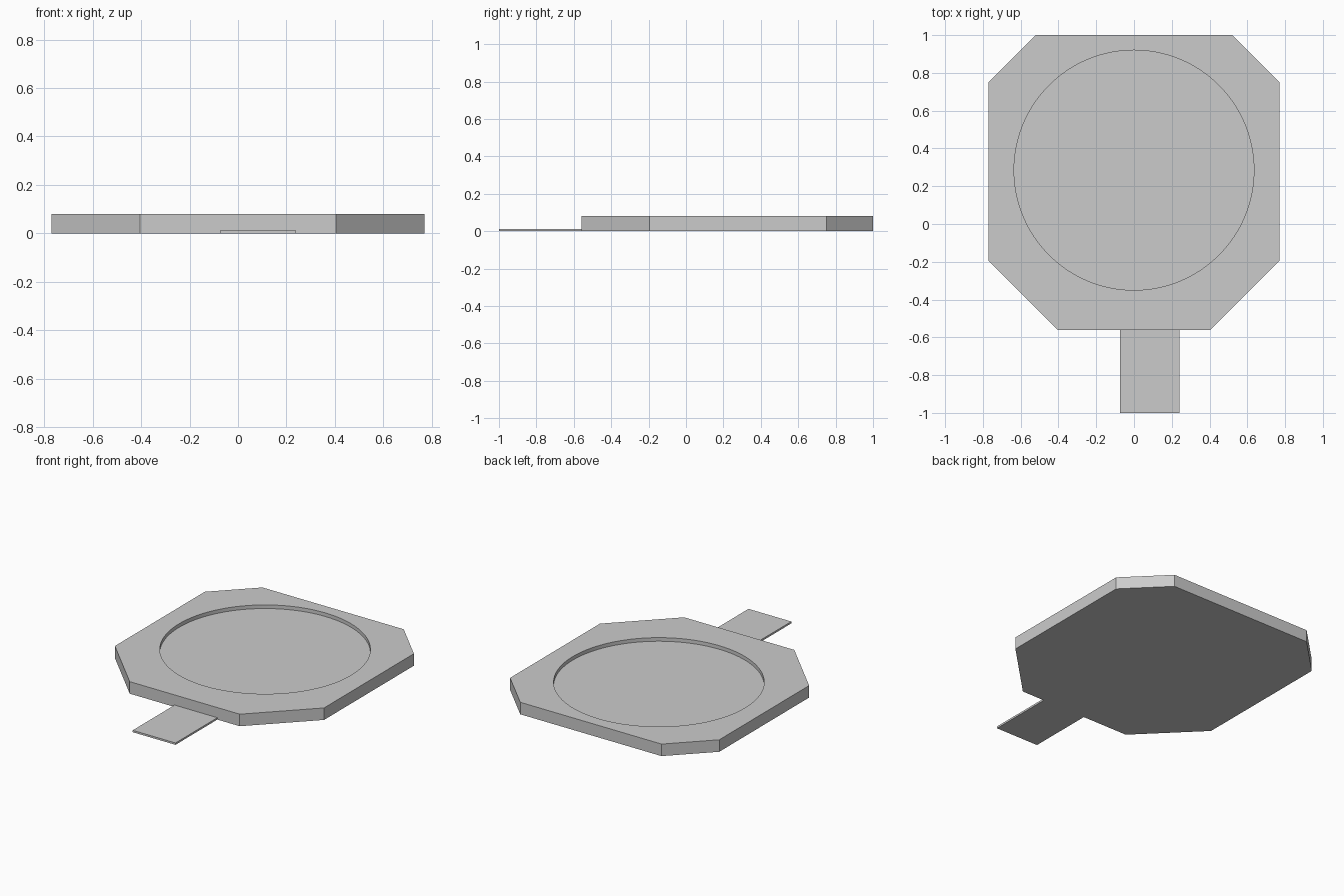
import bpy
import bmesh
from math import radians

cube = bpy.data.objects.get("Cube")
if cube:
    bpy.data.objects.remove(cube, do_unlink=True)

HEIGHT = 0.08
TAB_HEIGHT = 0.0125
RECESS_DEPTH = 0.024

# Single plain grey material
grey = bpy.data.materials.new("plain_grey")
grey.use_nodes = True
colour = (0.6, 0.6, 0.6, 1)
grey.diffuse_color = colour
grey.node_tree.nodes["Principled BSDF"].inputs["Base Color"].default_value = colour


def extrude_outline(name, points, height):
    """Solid slab standing on the ground, from a counter-clockwise outline."""
    bm = bmesh.new()
    base = bm.faces.new([bm.verts.new((x, y, 0)) for x, y in points])
    result = bmesh.ops.extrude_face_region(bm, geom=[base], use_keep_orig=True)
    top = [v for v in result["geom"] if isinstance(v, bmesh.types.BMVert)]
    bmesh.ops.translate(bm, verts=top, vec=(0, 0, height))
    bmesh.ops.recalc_face_normals(bm, faces=bm.faces)
    mesh = bpy.data.meshes.new(name)
    bm.to_mesh(mesh)
    bm.free()
    mesh.materials.append(grey)
    obj = bpy.data.objects.new(name, mesh)
    bpy.context.collection.objects.link(obj)
    return obj


# Eight-sided base plate, mirrored from its left half
half = [(0.405, -0.56), (0.77, -0.195), (0.77, 0.75), (0.52, 1.0)]
outline = half + [(-x, y) for x, y in reversed(half)]
plate = extrude_outline("base_plate", outline, HEIGHT)

# Shallow round recess
bpy.ops.mesh.primitive_cylinder_add(
    vertices=128, radius=0.635, depth=0.2,
    location=(0, 0.285, HEIGHT - RECESS_DEPTH + 0.1))
cutter = bpy.context.object
cutter.name = "recess_cutter"
cutter.hide_render = True
cutter.data.materials.append(grey)

recess = plate.modifiers.new("recess", 'BOOLEAN')
recess.operation = 'DIFFERENCE'
recess.solver = 'EXACT'
recess.object = cutter

bpy.ops.object.select_all(action='DESELECT')
plate.select_set(True)
bpy.context.view_layer.objects.active = plate
bpy.ops.object.modifier_apply(modifier=recess.name)
bpy.data.objects.remove(cutter, do_unlink=True)
bpy.ops.object.shade_smooth_by_angle(angle=radians(30))

# Thin off-centre tab at the front
extrude_outline("front_tab",
                [(-0.075, -1), (0.24, -1), (0.24, -0.56), (-0.075, -0.56)],
                TAB_HEIGHT)
